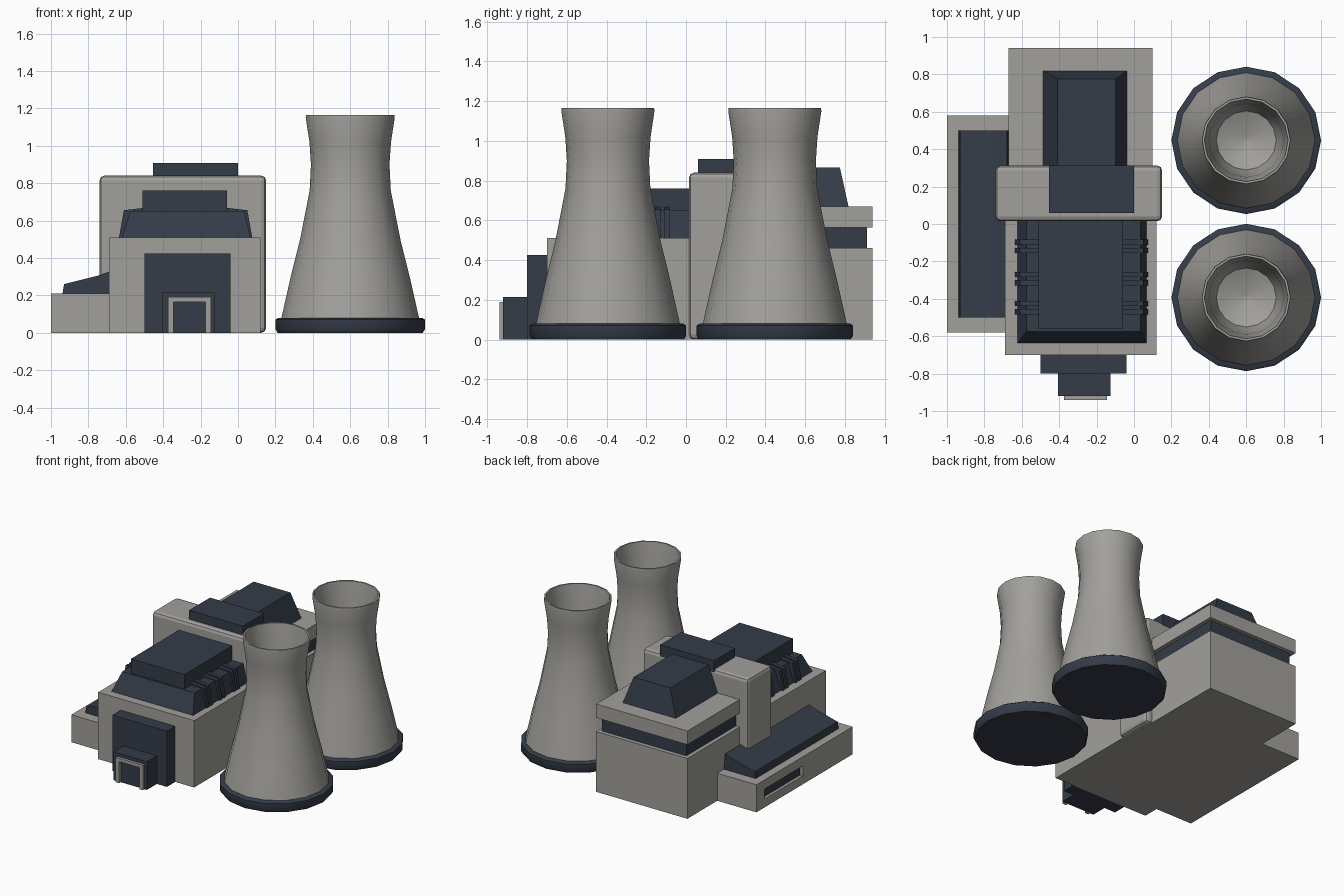
import bpy, bmesh, math

if "Cube" in bpy.data.objects:
    bpy.data.objects.remove(bpy.data.objects["Cube"])


def material(name, rgb):
    m = bpy.data.materials.new(name)
    m.diffuse_color = (*rgb, 1)
    m.use_nodes = True
    m.node_tree.nodes["Principled BSDF"].inputs["Base Color"].default_value = m.diffuse_color
    return m


GREY = material("concrete grey", (0.36, 0.352, 0.33))
DARK = material("dark slate blue", (0.035, 0.045, 0.065))


def make(name, verts, faces, mat):
    me = bpy.data.meshes.new(name)
    me.from_pydata(verts, [], faces)
    bm = bmesh.new()
    bm.from_mesh(me)
    bmesh.ops.recalc_face_normals(bm, faces=bm.faces)
    bm.to_mesh(me)
    bm.free()
    me.materials.append(mat)
    ob = bpy.data.objects.new(name, me)
    bpy.context.collection.objects.link(ob)
    return ob


def block(name, x, y, z, mat, top_x=None, top_y=None, bevel=0):
    """Box, or a tapered block when the top ranges differ from the base."""
    tx, ty = top_x or x, top_y or y
    verts = []
    for (a, b), (c, d), h in ((x, y, z[0]), (tx, ty, z[1])):
        verts += [(a, c, h), (b, c, h), (b, d, h), (a, d, h)]
    faces = [(3, 2, 1, 0), (4, 5, 6, 7)]
    faces += [(i, (i + 1) % 4, (i + 1) % 4 + 4, i + 4) for i in range(4)]
    ob = make(name, verts, faces, mat)
    if bevel:
        b = ob.modifiers.new("bevel", 'BEVEL')
        b.width, b.segments = bevel, 2
    return ob


def prism(name, profile, y0, y1, mat):
    """Extrude an x-z outline along y."""
    n = len(profile)
    verts = [(x, y, z) for y in (y0, y1) for x, z in profile]
    faces = [tuple(range(n)), tuple(range(2 * n - 1, n - 1, -1))]
    faces += [(i, (i + 1) % n, (i + 1) % n + n, i + n) for i in range(n)]
    return make(name, verts, faces, mat)


def lathe(name, profile, centre, mat, sides=16):
    """Revolve (radius, z) points; ends are capped."""
    verts, faces = [], []
    for r, z in profile:
        for i in range(sides):
            a = 2 * math.pi * i / sides
            verts.append((centre[0] + r * math.cos(a), centre[1] + 0.985 * r * math.sin(a), z))
    for k in range(len(profile) - 1):
        for i in range(sides):
            j = (i + 1) % sides
            faces.append((k * sides + i, k * sides + j, (k + 1) * sides + j, (k + 1) * sides + i))
    last = (len(profile) - 1) * sides
    faces += [tuple(range(sides)), tuple(range(last, last + sides))]
    ob = make(name, verts, faces, mat)
    bpy.ops.object.select_all(action='DESELECT')
    ob.select_set(True)
    bpy.context.view_layer.objects.active = ob
    bpy.ops.object.shade_smooth_by_angle(angle=math.radians(35))
    return ob


# Cooling towers: dark footing, flared shell with a hollow throat
SHELL = [(0.37, 0.07), (0.318, 0.3), (0.268, 0.5), (0.217, 0.76), (0.21, 0.9), (0.218, 1.02),
         (0.238, 1.15), (0.236, 1.165), (0.224, 1.165), (0.2, 1.0), (0.19, 0.88),
         (0.16, 0.78), (0.02, 0.72)]
for side, cy in (("front", -0.393), ("back", 0.447)):
    lathe(f"{side}_tower_footing", [(0.388, 0), (0.4, 0.02), (0.4, 0.07), (0.385, 0.08)], (0.6, cy), DARK)
    lathe(f"{side}_tower_shell", SHELL, (0.6, cy), GREY)

# Front hall with stepped dark roof
block("front_hall", (-0.69, 0.12), (-0.70, 0.1), (0, 0.51), GREY)
block("front_hall_roof", (-0.625, 0.068), (-0.64, 0.05), (0.50, 0.65), DARK,
      top_x=(-0.575, 0.035), top_y=(-0.575, 0.05))
block("front_hall_upper_roof", (-0.51, -0.06), (-0.56, 0.05), (0.64, 0.76), DARK)

# Paired ribs on both roof slopes
MID = -0.28
RIB = [(0.22, 0.505), (0.357, 0.505), (0.33, 0.655), (0.22, 0.668)]
for s, side in ((-1, "left"), (1, "right")):
    for n, cy in enumerate((-0.12, -0.292, -0.447)):
        for k, dy in enumerate((-0.022, 0.022)):
            prism(f"{side}_roof_rib_{n}_{k}", [(MID + s * x, z) for x, z in RIB],
                  cy + dy - 0.014, cy + dy + 0.014, DARK)

# Tall cross block with dark cap
block("cross_block", (-0.74, 0.15), (0.015, 0.312), (0, 0.84), GREY, bevel=0.025)
block("cross_block_cap", (-0.455, 0.0), (0.06, 0.312), (0.82, 0.908), DARK)

# Back hall with recessed dark band and roof slab
block("back_hall", (-0.67, 0.10), (0.25, 0.94), (0, 0.46), GREY)
block("back_hall_band", (-0.64, 0.07), (0.25, 0.91), (0.45, 0.58), DARK)
block("back_hall_slab", (-0.67, 0.10), (0.25, 0.94), (0.565, 0.67), GREY)
block("back_hall_roof", (-0.49, -0.035), (0.28, 0.82), (0.66, 0.865), DARK,
      top_x=(-0.41, -0.10), top_y=(0.28, 0.775))

# Left wing with sloped roof and a recessed window slot
wing = block("left_wing", (-1.0, -0.66), (-0.58, 0.58), (0, 0.21), GREY)
cutter = block("slot_cutter", (-1.1, -0.97), (0.02, 0.48), (0.065, 0.14), GREY)
cutter.hide_render = True
cut = wing.modifiers.new("slot", 'BOOLEAN')
cut.object, cut.solver = cutter, 'EXACT'
bpy.context.view_layer.objects.active = wing
bpy.ops.object.modifier_apply(modifier="slot")
bpy.data.objects.remove(cutter)
block("wing_window", (-0.978, -0.969), (0.02, 0.48), (0.065, 0.14), DARK)
prism("left_wing_roof", [(-0.94, 0.2), (-0.93, 0.26), (-0.75, 0.305), (-0.68, 0.33), (-0.67, 0.2)],
      -0.5, 0.5, DARK)

# Entrance: dark porch, lobby and pale door frame
block("porch", (-0.50, -0.04), (-0.80, -0.69), (0, 0.425), DARK)
block("lobby", (-0.405, -0.125), (-0.92, -0.79), (0, 0.215), DARK)
for name, x, z in (("left", (-0.375, -0.345), (0, 0.19)),
                   ("right", (-0.175, -0.145), (0, 0.19)),
                   ("top", (-0.345, -0.175), (0.165, 0.19))):
    block(f"door_frame_{name}", x, (-0.94, -0.915), z, GREY)
